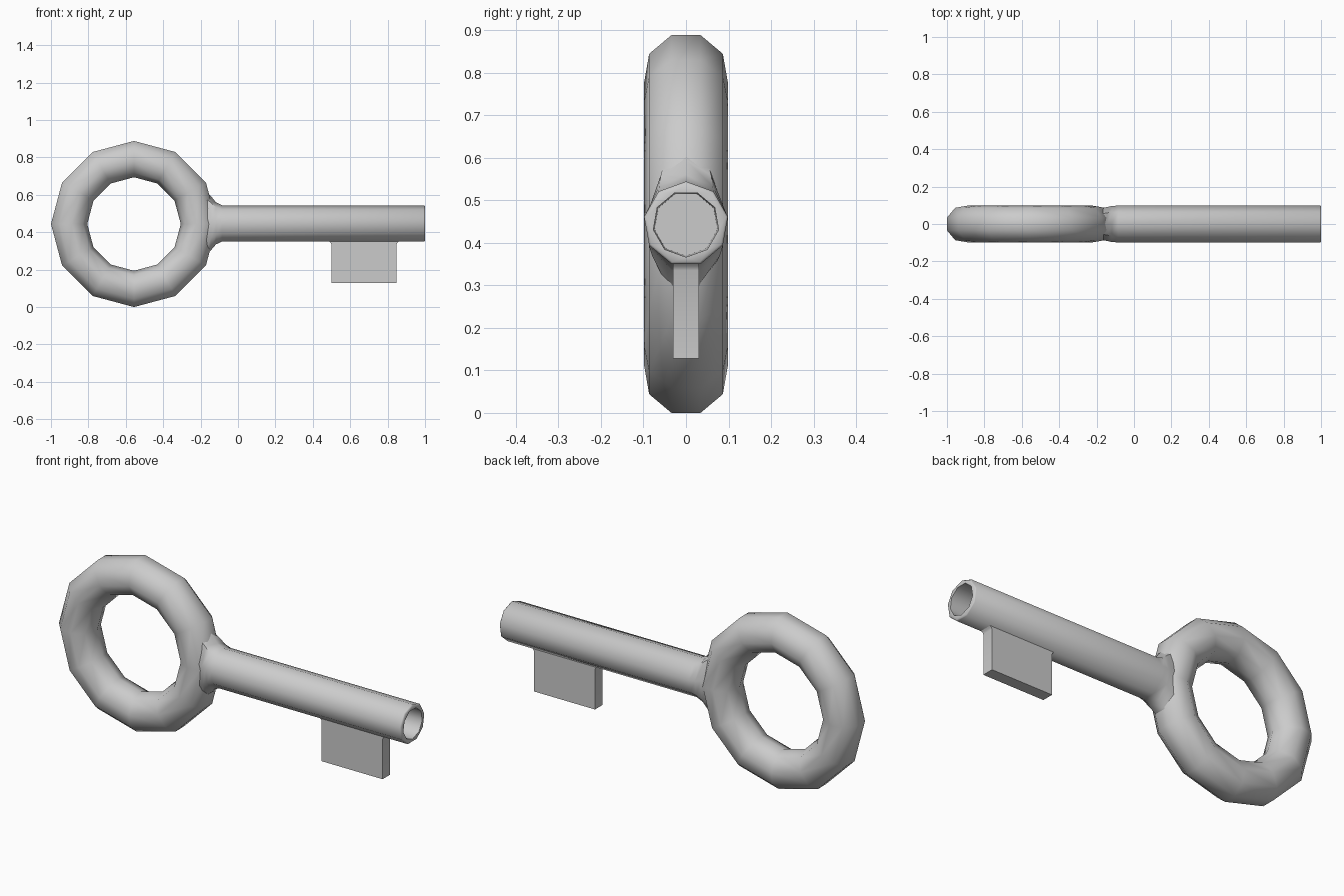
import bpy, bmesh
from math import sin, cos, pi, radians

if "Cube" in bpy.data.objects:
    bpy.data.objects.remove(bpy.data.objects["Cube"])

ZC = 0.444   # height of the key's axis
N = 9        # sides of every round section


def finish(name, bm, angle=50):
    bmesh.ops.recalc_face_normals(bm, faces=bm.faces)
    mesh = bpy.data.meshes.new(name)
    bm.to_mesh(mesh)
    bm.free()
    ob = bpy.data.objects.new(name, mesh)
    bpy.context.collection.objects.link(ob)
    bpy.ops.object.select_all(action='DESELECT')
    ob.select_set(True)
    bpy.context.view_layer.objects.active = ob
    bpy.ops.object.shade_smooth_by_angle(angle=radians(angle))
    return ob


def bridge(bm, a, b):
    n = len(a)
    for i in range(n):
        j = (i + 1) % n
        bm.faces.new((a[i], a[j], b[j], b[i]))


# Handle ring: 12-segment torus with a nine-sided section, one corner inward
bm = bmesh.new()
loops = []
for s in range(12):
    u = 2 * pi * s / 12
    loop = []
    for k in range(N):
        v = pi + 2 * pi * k / N
        r = 0.35 + 0.1 * cos(v)
        loop.append(bm.verts.new((-0.556 + r * cos(u), 0.1 * sin(v), ZC + r * sin(u))))
    loops.append(loop)
for s in range(12):
    bridge(bm, loops[s], loops[(s + 1) % 12])
finish("handle_ring", bm)

# Shaft: (x, y radius, z radius, twist) from the flare at the ring to the bored tip
sections = [
    (-0.19, 0.080, 0.190, 0),
    (-0.145, 0.092, 0.150, 0),
    (-0.118, 0.098, 0.116, 0),
    (-0.085, 0.100, 0.100, 0),
    (0.995, 0.100, 0.100, 0),
    (1.0, 0.095, 0.095, 0),
    (1.0, 0.078, 0.078, pi / N),
    (0.70, 0.075, 0.075, pi / N),
]
bm = bmesh.new()
loops = []
for x, ry, rz, tw in sections:
    loops.append([bm.verts.new((x, ry * sin(2 * pi * k / N + tw),
                                ZC + rz * cos(2 * pi * k / N + tw))) for k in range(N)])
for a, b in zip(loops, loops[1:]):
    bridge(bm, a, b)
bm.faces.new(loops[0])
bm.faces.new(loops[-1])
finish("shaft", bm)

# Bit: flat plate under the shaft with small fillets where they meet
outline = [(0.5, 0.128), (0.848, 0.128), (0.848, 0.335), (0.853, 0.345),
           (0.866, 0.355), (0.482, 0.355), (0.495, 0.345), (0.5, 0.335)]
bm = bmesh.new()
front = [bm.verts.new((x, -0.03, z)) for x, z in outline]
back = [bm.verts.new((x, 0.03, z)) for x, z in outline]
bridge(bm, front, back)
bm.faces.new(front)
bm.faces.new(back)
finish("bit", bm, 40)
